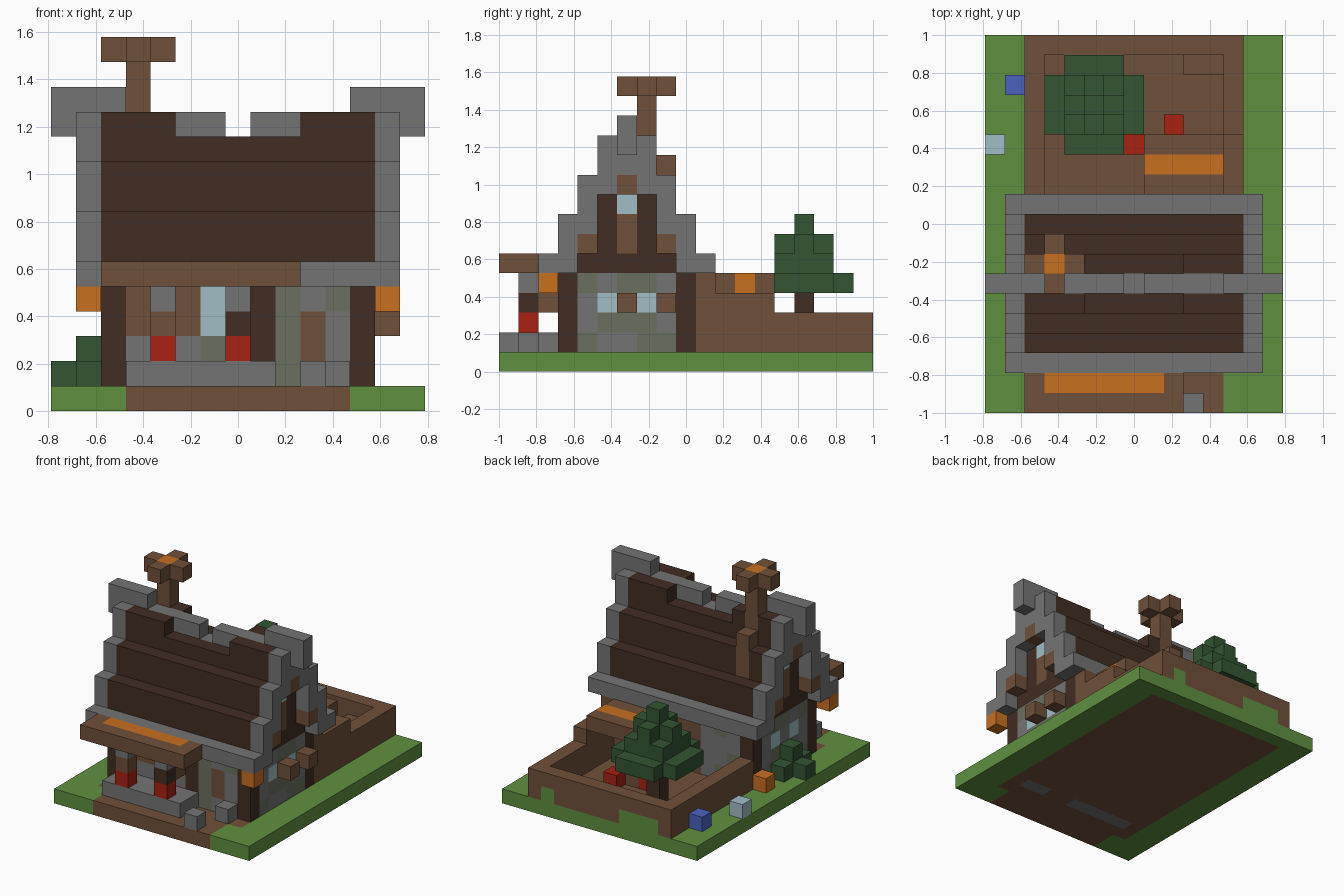
import bpy
import bmesh
from mathutils import Vector

if "Cube" in bpy.data.objects:
    bpy.data.objects.remove(bpy.data.objects["Cube"])

U = 2 / 19                                # edge of one block
ORIGIN = Vector((-7.5 * U, -1, 0))

# Flat colours, keyed by a letter (sRGB bytes turned into linear values)
PALETTE = {
    "G": ("grass", "609040"), "B": ("wood", "70503A"), "D": ("dark_timber", "412D23"),
    "S": ("stone", "747474"), "M": ("mossy_stone", "6A705E"), "R": ("red_block", "A82212"),
    "O": ("lamp_orange", "C87020"), "T": ("foliage", "335533"),
    "P": ("pale_glass", "A2BEC6"), "U": ("blue_block", "4C62C0"),
}


def linear(byte):
    c = byte / 255
    return c / 12.92 if c <= 0.04045 else ((c + 0.055) / 1.055) ** 2.4


materials = {}
for key, (name, code) in PALETTE.items():
    colour = [linear(b) for b in bytes.fromhex(code)] + [1]
    mat = bpy.data.materials.new(name)
    mat.use_nodes = True
    mat.diffuse_color = colour
    bsdf = mat.node_tree.nodes["Principled BSDF"]
    bsdf.inputs["Base Color"].default_value = colour
    bsdf.inputs["Roughness"].default_value = 0.9
    materials[key] = mat

grid = {}                                 # block position -> (part, colour)


def span(v):
    return range(*v) if isinstance(v, tuple) else range(v, v + 1)


def fill(part, key, x, y, z):
    """Fill a box of blocks; each range is one index or (start, stop)."""
    for i in span(x):
        for j in span(y):
            for k in span(z):
                grid[i, j, k] = (part, key)


def paint(part, rows, top, place):
    """Lay rows of coloured blocks downwards from level top."""
    for r, row in enumerate(rows.split()):
        for c, key in enumerate(row):
            if key != ".":
                grid[(*place(c), top - r)] = (part, key)


# Ground plate with path and foundations
fill("ground", "G", (0, 15), (0, 19), 0)
fill("ground", "B", (3, 12), (0, 2), 0)
fill("ground", "B", (2, 13), (2, 18), 0)
fill("ground", "S", (3, 8), 3, 0)
fill("ground", "S", (10, 12), 3, 0)

# House walls
paint("front_wall", "DBBBPSDMSMD DBBBPSDMBSD DSSSMSDMBSD DSSSMSDMSSD", 4, lambda c: (2 + c, 3))
paint("back_wall", "DSMSBBBSMSD DSSSBBBSSSD DMSSBBBSSMD DSMSBBBSMSD", 4, lambda c: (2 + c, 9))
for i in (2, 12):
    paint("side_wall", "MSMMS SPSPS SMMMS MSSMM", 4, lambda c: (i, 4 + c))

# Stepped roof, ridge and gables
fill("ceiling", "D", (2, 13), (3, 10), 5)
for j in (2, 10):
    fill("eave", "S", (1, 14), j, 5)
for step in range(3):
    for j in (3 + step, 9 - step):
        z = 6 + 2 * step
        fill("roof_slope", "D", (2, 13), j, (z, z + 2 if step < 2 else z + 1))
for j in (5, 7):
    for x in ((2, 5), (10, 13)):
        fill("roof_slope", "D", x, j, 11)
fill("ridge", "S", (2, 13), 6, 10)
for x in ((2, 7), (8, 13)):
    fill("ridge", "S", x, 6, 11)
for i in (2, 12):
    paint("gable_wall", ".DBD. .DPD. .DBD. .DBD. DDDDD", 9, lambda c: (i, 4 + c))
for i in (1, 13):
    paint("gable_frame",
          "...SSS... ...SSS... ..SSBSS.. ..S...S.. .SS...SS. .SB...BS. SS.....SS",
          11, lambda c: (i, 2 + c))
for x in ((0, 3), (12, 15)):
    fill("ridge_cap", "S", x, 6, (11, 13))

# Chimney with a cross-shaped cap
fill("chimney", "B", 3, 8, (8, 11))
fill("chimney", "B", 3, 7, (10, 14))
fill("chimney_cap", "B", (2, 5), 7, 14)
fill("chimney_cap", "B", 3, (6, 9), 14)
fill("chimney_cap", "O", 3, 7, 14)

# Porch: slab, posts, roof
fill("porch_slab", "S", (3, 9), (1, 3), 1)
fill("step_stone", "S", 10, 0, 1)
fill("step_stone", "S", 11, 2, 1)
for i, key in ((4, "B"), (7, "D")):
    paint("porch_post", "S " + key + " R", 4, lambda c: (i, 1))
fill("porch_post", "B", 7, 2, 3)
fill("porch_roof", "B", (2, 10), (0, 2), 5)
fill("porch_roof", "O", (3, 9), 1, 5)

# Hanging lamps and window boxes
for i in (1, 13):
    fill("lamp", "O", i, 2, 4)
for j in (6, 8):
    fill("window_box", "B", 13, j, 3)

# Walled yard behind the house
for i in (2, 12):
    fill("yard_wall", "B", i, (10, 19), (1, 3))
fill("yard_wall", "B", (2, 13), 18, (1, 3))
fill("yard_wall", "G", 11, 18, 1)
fill("yard_wall", "G", (3, 6), 18, 1)
fill("yard_step", "B", (10, 12), 17, 1)

# Shed against the back wall
fill("shed_wall", "B", 12, (10, 14), (1, 4))
fill("shed_wall", "B", (8, 13), 10, (1, 5))
fill("shed_post", "B", 8, 13, (1, 4))
fill("shed_roof", "B", (8, 13), (11, 14), 4)
fill("shed_roof", "O", (8, 12), 12, 4)
for j in (11, 12, 13):
    del grid[12, j, 4]
fill("red_barrel", "R", 7, 13, 1)
fill("red_barrel", "R", 9, 14, 1)

# Tree
fill("tree_trunk", "D", 5, 15, (1, 4))
fill("tree_crown", "T", (4, 7), (13, 18), 4)
fill("tree_crown", "T", (3, 8), (14, 17), 4)
fill("tree_crown", "T", (4, 7), (14, 17), 5)
fill("tree_crown", "T", (4, 7), 15, 6)
fill("tree_crown", "T", 5, (14, 17), 6)
fill("tree_crown", "T", 5, 15, 7)

# Bush and loose blocks along the side
fill("bush", "T", 1, (5, 8), 1)
fill("bush", "T", 0, 6, 1)
fill("bush", "T", 1, 6, 2)
fill("orange_crate", "O", 1, 9, 1)
fill("pale_crate", "P", 0, 13, 1)
fill("blue_crate", "U", 1, 16, 1)


def build(part):
    """Make one object from the exposed faces of a part's blocks."""
    keys = sorted({key for p, key in grid.values() if p == part})
    bm = bmesh.new()
    for cell, (p, key) in grid.items():
        if p != part:
            continue
        for axis in range(3):
            for side in (0, 1):
                near = list(cell)
                near[axis] += 2 * side - 1
                if tuple(near) in grid:
                    continue
                a, b = (axis + 1) % 3, (axis + 2) % 3
                corners = []
                for s, t in ((0, 0), (1, 0), (1, 1), (0, 1)):
                    p0 = list(cell)
                    p0[axis] += side
                    p0[a] += s
                    p0[b] += t
                    corners.append(bm.verts.new(Vector(p0) * U + ORIGIN))
                face = bm.faces.new(corners if side else corners[::-1])
                face.material_index = keys.index(key)
    bmesh.ops.remove_doubles(bm, verts=bm.verts, dist=U / 100)
    bmesh.ops.dissolve_limit(bm, angle_limit=0.01, verts=bm.verts, edges=bm.edges,
                             delimit={"MATERIAL"})
    mesh = bpy.data.meshes.new(part)
    for key in keys:
        mesh.materials.append(materials[key])
    bm.to_mesh(mesh)
    bm.free()
    bpy.context.collection.objects.link(bpy.data.objects.new(part, mesh))


for part in dict.fromkeys(p for p, key in grid.values()):
    build(part)
